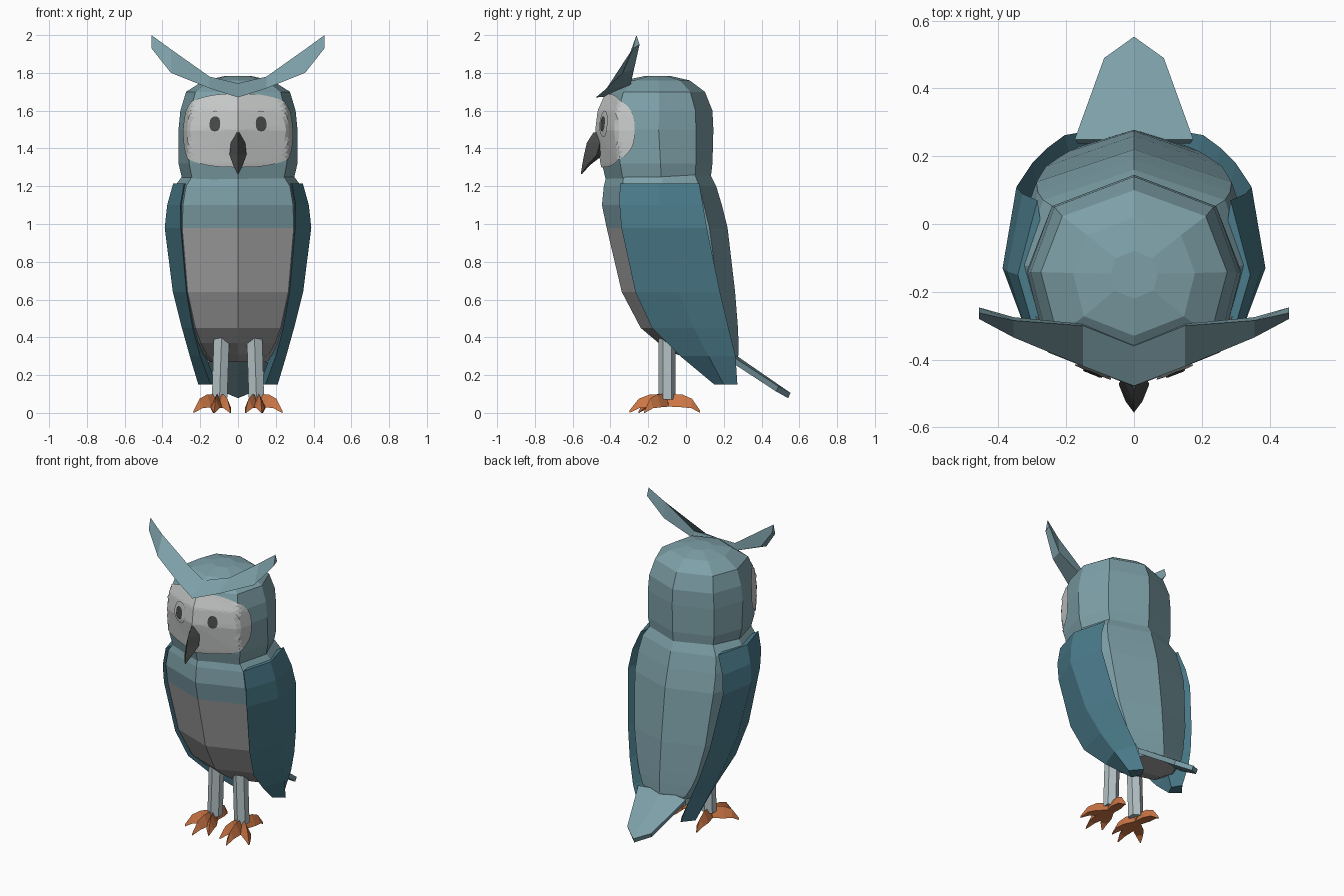
import bpy, bmesh, math
from mathutils import Vector
from mathutils.bvhtree import BVHTree

if "Cube" in bpy.data.objects:
    bpy.data.objects.remove(bpy.data.objects["Cube"])


def material(name, r, g, b):
    m = bpy.data.materials.new(name)
    m.diffuse_color = (r, g, b, 1)
    m.use_nodes = True
    m.node_tree.nodes["Principled BSDF"].inputs["Base Color"].default_value = m.diffuse_color
    return m


TEAL = material("dusty teal", .205, .35, .39)
BLUE = material("deep teal", .07, .20, .26)
GREY = material("belly grey", .38, .38, .38)
PALE = material("pale grey", .57, .58, .58)
LEG = material("pale blue grey", .45, .53, .55)
ORANGE = material("orange", .60, .18, .06)
DARK = material("charcoal", .065, .068, .068)


def make(name, verts, faces, mats, mirror=False, fix=True):
    me = bpy.data.meshes.new(name)
    bm = bmesh.new()
    vs = [bm.verts.new(v) for v in verts]
    for f in faces:
        bm.faces.new([vs[i] for i in f])
    if fix:
        bmesh.ops.recalc_face_normals(bm, faces=bm.faces)
    bm.to_mesh(me)
    bm.free()
    for m in mats:
        me.materials.append(m)
    ob = bpy.data.objects.new(name, me)
    bpy.context.collection.objects.link(ob)
    if mirror:
        ob.modifiers.new("mirror", 'MIRROR').use_mirror_merge = False
    return ob


def loft(name, rings, mats, mirror=False):
    """Skin a list of equal closed rings and cap both ends."""
    n = len(rings[0])
    verts = [v for r in rings for v in r]
    faces = [(k * n + i, k * n + (i + 1) % n, (k + 1) * n + (i + 1) % n, (k + 1) * n + i)
             for k in range(len(rings) - 1) for i in range(n)]
    faces += [tuple(range(n)), tuple(range(len(verts) - n, len(verts)))]
    return make(name, verts, faces, mats, mirror)


def octagon(z, w, yf, yb, cf, cb):
    """Eight-sided ring with a crease on the centre line."""
    d = yb - yf
    right = [(cf * w, yf + .165 * d), (w, yf + .53 * d), (cb * w, yb - .15 * d)]
    pts = [(0, yf)] + right + [(0, yb)] + [(-x, y) for x, y in reversed(right)]
    return [(x, y, z) for x, y in pts]


# body: z, half width, front y, back y
body_rows = [(1.26, .29, -.42, .13), (1.20, .335, -.435, .16), (1.10, .355, -.445, .19),
             (.98, .36, -.42, .22), (.64, .325, -.34, .26), (.45, .275, -.24, .275),
             (.37, .24, -.145, .278), (.31, .20, -.05, .278), (.27, .15, .08, .27)]
body = loft("body", [octagon(*r, .82, .80) for r in body_rows], [TEAL, GREY])
for p in body.data.polygons:
    if p.center.z < .97 and (p.normal.y < -.1 or p.normal.z < -.6):
        p.material_index = 1

# head
head_rows = [(1.235, .295, -.425, .13), (1.32, .315, -.445, .14), (1.50, .315, -.472, .145),
             (1.60, .305, -.46, .14), (1.70, .275, -.415, .10), (1.76, .18, -.33, .02),
             (1.783, .07, -.22, -.08)]
head = loft("head", [octagon(*r, .82, .77) for r in head_rows], [TEAL])
tree = BVHTree.FromPolygons([v.co for v in head.data.vertices],
                            [tuple(p.vertices) for p in head.data.polygons])


def wrapped(name, a0, z0, da, dz, power, lift, mat, rings=14, segs=48):
    """Thin rounded patch lying on the head, in angle and height."""
    def point(u, v):
        a = a0 + u * da
        d = Vector((math.sin(a), -math.cos(a), 0))
        hit = tree.ray_cast(Vector((0, -.16, z0 + v * dz)), d)[0]
        return hit + d * lift

    def curve(t):
        return math.copysign(abs(t) ** (2 / power), t)
    verts = [point(0, 0)]
    for k in range(1, rings + 1):
        for i in range(segs):
            t = math.tau * i / segs
            verts.append(point(curve(math.cos(t)) * k / rings, curve(math.sin(t)) * k / rings))
    faces = [(0, 1 + i, 1 + (i + 1) % segs) for i in range(segs)]
    for k in range(rings - 1):
        b = 1 + k * segs
        faces += [(b + i, b + segs + i, b + segs + (i + 1) % segs, b + (i + 1) % segs)
                  for i in range(segs)]
    return make(name, verts, faces, [mat], fix=False)


# face mask and eyes
wrapped("face_mask", 0, 1.495, math.radians(69), .195, 2.8, .008, PALE)
for side, s in (("left", -1), ("right", 1)):
    a = s * math.radians(23.5)
    wrapped(side + "_eye_disc", a, 1.53, .19, .07, 2, .015, PALE, 4, 20)
    wrapped(side + "_pupil", a, 1.53, .10, .04, 2.3, .02, DARK, 3, 16)


# beak: z, half width, front y, back y
beak_rows = [(1.485, .015, -.49, -.44), (1.43, .038, -.525, -.42),
             (1.365, .045, -.54, -.44), (1.31, .025, -.55, -.51), (1.265, .003, -.557, -.55)]
loft("beak", [[(0, f, z), (w, (f + 2 * b) / 3, z), (0, b, z), (-w, (f + 2 * b) / 3, z)]
              for z, w, f, b in beak_rows], [DARK])

# brow sweeping out into ear tufts: x, then (y, z) of lower front, top and back
brow_rows = [(0, -.478, 1.67, -.36, 1.745, -.34, 1.68), (.15, -.42, 1.718, -.30, 1.78, -.295, 1.73),
             (.355, -.335, 1.80, -.285, 1.925, -.275, 1.82), (.458, -.28, 1.93, -.262, 2.0, -.246, 1.95)]
loft("brow_tufts", [[(x, a, b), (x, c, d), (x, e, f)] for x, a, b, c, d, e, f in brow_rows],
     [TEAL], True)

# wings: z, then (x, y) of front edge, ridge and back edge
wing_rows = [(1.215, .285, -.35, .343, -.15, .285, .07), (1.10, .305, -.352, .375, -.14, .33, .09),
             (.98, .303, -.342, .388, -.13, .347, .11), (.64, .273, -.268, .345, -.04, .30, .18),
             (.45, .24, -.18, .297, .04, .255, .225), (.30, .20, -.03, .255, .12, .205, .262),
             (.15, .145, .15, .21, .20, .15, .272)]
loft("wings", [[(a, b, z), (c, d, z), (e, f, z), (min(a, e) - .03, (b + f) / 2, z)]
               for z, a, b, c, d, e, f in wing_rows], [BLUE], True)

# tail: flat pointed plate with a slight ridge
outline = [(-.175, .25), (0, .25), (.175, .25), (.088, .49), (0, .553), (-.088, .49)]


def tail_z(x, y):
    return .315 - (y - .25) * .69 - abs(x) * .1


n = len(outline)
verts = [(x, y, tail_z(x, y)) for x, y in outline]
verts += [(x * .95, y - .012, tail_z(x, y) - .028) for x, y in outline]
half = [(0, 1, 4, 5), (1, 2, 3, 4)]
make("tail", verts, half + [tuple(i + n for i in reversed(f)) for f in half]
     + [(i, i + n, (i + 1) % n + n, (i + 1) % n) for i in range(n)], [TEAL])

# legs
loft("legs", [[(x + .047 * math.cos(i * math.tau / 6 + math.pi / 6),
                -.1 + .045 * math.sin(i * math.tau / 6 + math.pi / 6), z) for i in range(6)]
              for x, z in ((.098, .07), (.087, .40))], [LEG], True)

# feet: curved toes; each row is fraction of length, half width, bottom, top
toe_rows = [(-.1, .022, .035, .10), (.45, .032, .03, .098), (.75, .022, .025, .075), (1, .003, 0, .012)]
toes = {"outer_toes": (.235, -.22), "middle_toes": (.125, -.30),
        "inner_toes": (.04, -.25), "back_toes": (.13, .075)}
for name, (tx, ty) in toes.items():
    start = Vector((.105, -.10, 0))
    along = Vector((tx, ty, 0)) - start
    across = Vector((-along.y, along.x, 0)).normalized()
    rings = []
    for t, w, lo, hi in toe_rows:
        c = start + along * t
        rings.append([c + across * w + Vector((0, 0, lo)), c + Vector((0, 0, hi)),
                      c - across * w + Vector((0, 0, lo))])
    loft(name, rings, [ORANGE], True)
